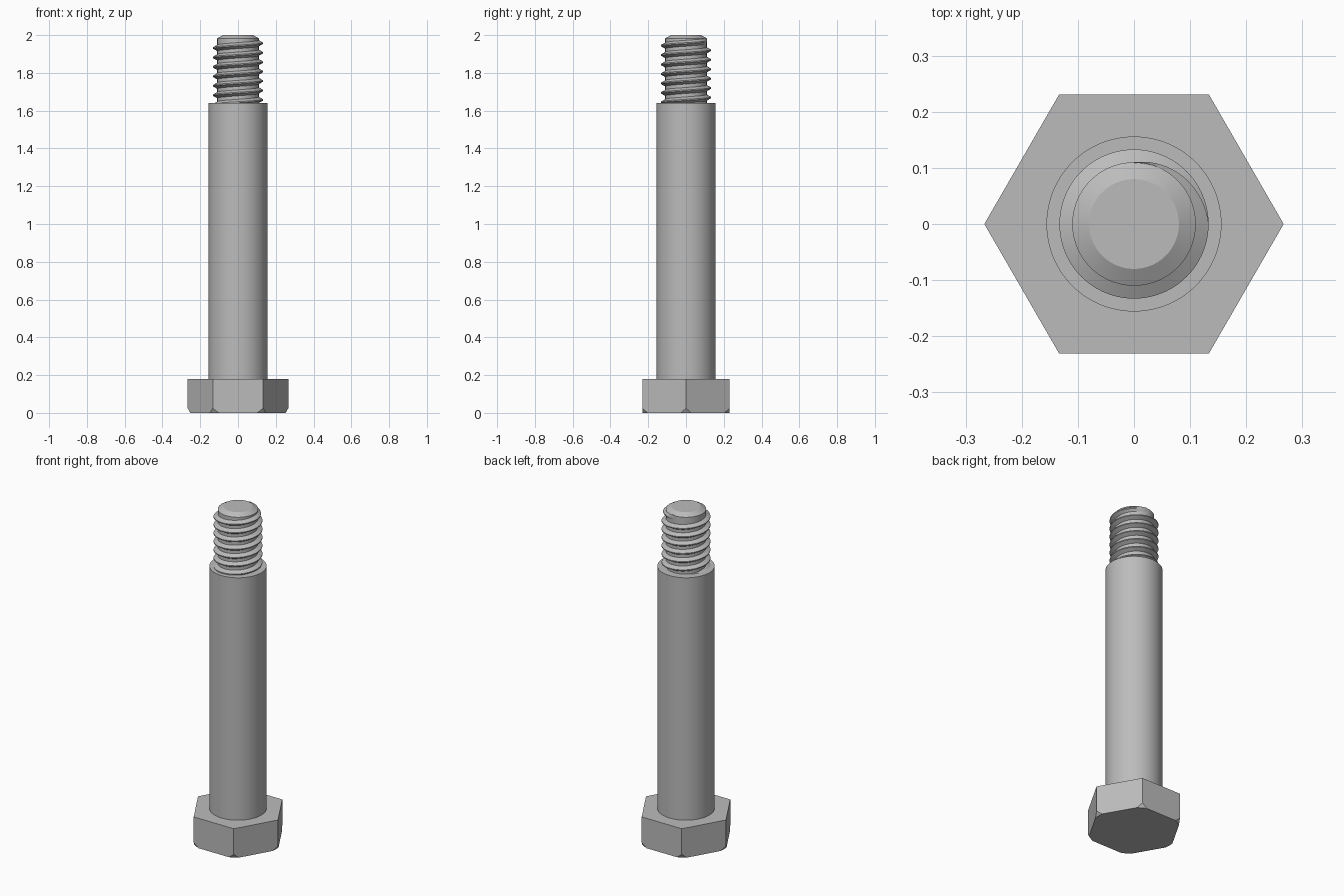
import bpy, bmesh, math
from math import cos, sin, pi

cube = bpy.data.objects.get("Cube")
if cube:
    bpy.data.objects.remove(cube, do_unlink=True)

steel = bpy.data.materials.new("steel_grey")
steel.use_nodes = True
GREY = (0.5, 0.5, 0.5, 1)
steel.diffuse_color = GREY
steel.node_tree.nodes["Principled BSDF"].inputs["Base Color"].default_value = GREY


def finish(bm, name):
    bmesh.ops.recalc_face_normals(bm, faces=bm.faces)
    mesh = bpy.data.meshes.new(name)
    bm.to_mesh(mesh)
    bm.free()
    mesh.materials.append(steel)
    ob = bpy.data.objects.new(name, mesh)
    bpy.context.collection.objects.link(ob)
    bpy.ops.object.select_all(action="DESELECT")
    bpy.context.view_layer.objects.active = ob
    ob.select_set(True)
    bpy.ops.object.shade_smooth_by_angle(angle=math.radians(25))
    return ob


def loft(bm, rings, closed):
    """Skin neighbouring rings of points with quads."""
    rows = [[bm.verts.new(p) for p in ring] for ring in rings]
    n = len(rows[0])
    for a, b in zip(rows, rows[1:]):
        for i in range(n if closed else n - 1):
            j = (i + 1) % n
            bm.faces.new((a[i], a[j], b[j], b[i]))
    return rows


def turned(name, profile, sides=96):
    """Round part from (radius, height) points, with the top capped."""
    bm = bmesh.new()
    rings = [[(r * cos(2 * pi * i / sides), r * sin(2 * pi * i / sides), z)
              for i in range(sides)] for r, z in profile]
    bm.faces.new(loft(bm, rings, True)[-1])
    return finish(bm, name)


SHANK_TOP, HEAD_TOP = 1.64, 0.18
CORE, CREST = 0.11, 0.133

# Hexagonal head, its lower corners trimmed by a cone
apothem, trim_radius, trim_slope = 0.231, 0.252, 0.58
flat = math.acos(apothem / trim_radius)
corner = pi / 6
offsets = [-corner] + [-corner + (corner - flat) * k / 4 for k in (1, 2, 3, 4)]
offsets += [flat + (corner - flat) * k / 4 for k in range(4)]
bottom, trim, top = [], [], []
for side in range(6):
    for off in offsets:
        a = pi / 6 + side * pi / 3 + off
        r = apothem / cos(off)
        low = min(r, trim_radius)
        bottom.append((low * cos(a), low * sin(a), 0))
        trim.append((r * cos(a), r * sin(a), max(0, (r - low) / trim_slope)))
        top.append((r * cos(a), r * sin(a), HEAD_TOP))
bm = bmesh.new()
rows = loft(bm, [bottom, trim, top], True)
bm.faces.new(rows[0])
bm.faces.new(rows[-1])
bmesh.ops.remove_doubles(bm, verts=bm.verts, dist=1e-5)
finish(bm, "head")

# Plain shank and the chamfered core of the threaded end
turned("shank", [(0.156, HEAD_TOP), (0.156, SHANK_TOP)])
turned("threaded_core", [(CORE, SHANK_TOP), (CORE, 1.983), (0.08, 2.0)])

# Right-hand thread that fades out at both ends
turns, pitch, steps = 7, 0.05, 72
start_z, half_base, half_crest = 1.6195, 0.0165, 0.003
rings = []
for i in range(turns * steps + 1):
    t = i / steps
    a = pi / 2 + 2 * pi * t
    fade = min(1, 4 * t, 4 * (turns - t))
    root, tip = CORE - 0.001, CORE + (CREST - CORE) * fade
    z = start_z + pitch * t
    section = [(root, -half_base), (tip, -half_crest), (tip, half_crest), (root, half_base)]
    rings.append([(r * cos(a), r * sin(a), z + dz) for r, dz in section])
bm = bmesh.new()
rows = loft(bm, rings, True)
bm.faces.new(rows[0])
bm.faces.new(rows[-1])
finish(bm, "thread")
